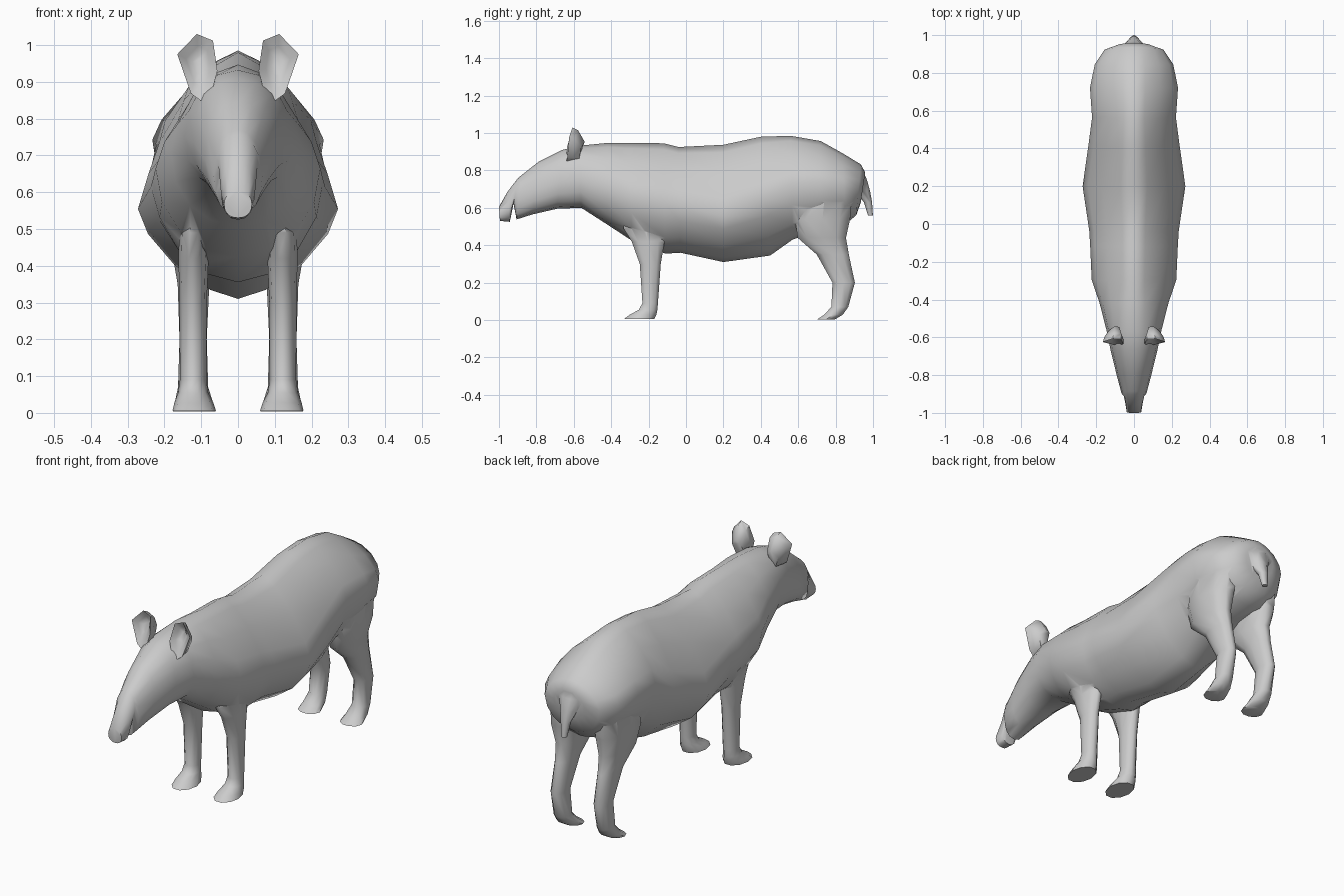
import bpy, bmesh
from math import sin, cos, pi

if "Cube" in bpy.data.objects:
    bpy.data.objects.remove(bpy.data.objects["Cube"])


def shade(ob, angle):
    bpy.ops.object.select_all(action='DESELECT')
    ob.select_set(True)
    bpy.context.view_layer.objects.active = ob
    bpy.ops.object.shade_smooth_by_angle(angle=angle * pi / 180)


def loft(name, rings, mirror=False, angle=60):
    bm = bmesh.new()
    for side in ((1, -1) if mirror else (1,)):
        loops = [[bm.verts.new((side * x, y, z)) for x, y, z in ring] for ring in rings]
        n = len(loops[0])
        for a, b in zip(loops, loops[1:]):
            for i in range(n):
                j = (i + 1) % n
                bm.faces.new((a[i], a[j], b[j], b[i]))
        bm.faces.new(loops[0])
        bm.faces.new(loops[-1])
    bmesh.ops.recalc_face_normals(bm, faces=bm.faces[:])
    mesh = bpy.data.meshes.new(name)
    bm.to_mesh(mesh)
    bm.free()
    ob = bpy.data.objects.new(name, mesh)
    bpy.context.collection.objects.link(ob)
    shade(ob, angle)
    return ob


def ramp(y, start, length):
    return min(1, max(0, (y - start) / length))


def body_ring(yt, zt, yb, zb, w, f, n=16):
    """Upright section: top, bottom, half width, height fraction of widest point.
    Roundness varies along y: round head, ridged back, keeled belly."""
    up = 2.1 - .7 * ramp(yt, -.6, .3) + .4 * ramp(yt, .8, .15)
    low = 2.3 - .3 * ramp(yt, -.6, .3) - .5 * ramp(yt, -.2, .35) + .6 * ramp(yt, .35, .25)
    ring = []
    for i in range(n):
        a = 2 * pi * i / n
        c, s = round(cos(a), 6), round(sin(a), 6)
        p = 2 / (up if c >= 0 else low)
        h = f + (1 - f) * c ** p if c >= 0 else f - f * abs(c) ** p
        x = w * abs(s) ** p * (1 if s > 0 else -1)
        ring.append((x, yb + (yt - yb) * h, zb + (zt - zb) * h))
    return ring


def leg_ring(z, y0, y1, x, r, n=10):
    """Flat oval section between y0..y1, centred on x with half width r."""
    return [(x + r * cos(2 * pi * i / n),
             (y0 + y1) / 2 + (y1 - y0) / 2 * sin(2 * pi * i / n), z) for i in range(n)]


# Head with snout and mouth notch, trunk and rump
body = loft("body", [body_ring(*s) for s in (
    (-1.0, .605, -.995, .53, .038, .5),
    (-.955, .685, -.942, .525, .046, .45),
    (-.9, .757, -.922, .622, .054, .45),
    (-.885, .77, -.906, .538, .066, .45),
    (-.79, .845, -.82, .565, .09, .45),
    (-.66, .91, -.69, .595, .122, .45),
    (-.57, .932, -.56, .60, .145, .45),
    (-.42, .947, -.42, .51, .182, .45),
    (-.30, .947, -.29, .425, .224, .46),
    (-.12, .945, -.11, .355, .232, .47),
    (-.04, .925, -.03, .36, .237, .45),
    (.2, .937, .2, .31, .272, .39),
    (.4, .98, .45, .345, .24, .48),
    (.56, .985, .57, .43, .222, .54),
    (.72, .957, .72, .48, .233, .55),
    (.84, .89, .85, .51, .208, .55),
    (.935, .832, .91, .56, .155, .55),
    (.958, .79, .935, .63, .085, .55),
)])

# Tail
tail = loft("tail", [leg_ring(*s) for s in (
    (.82, .86, .938, 0, .08),
    (.75, .87, .97, 0, .07),
    (.69, .90, .986, 0, .045),
    (.63, .95, .996, 0, .025),
    (.56, .972, 1.0, 0, .014),
)])

# Front legs
front_legs = loft("front_legs", [leg_ring(*s) for s in (
    (.60, -.33, -.10, .11, .04),
    (.49, -.34, -.095, .117, .043),
    (.42, -.295, -.11, .121, .041),
    (.30, -.25, -.132, .122, .037),
    (.09, -.235, -.148, .122, .036),
    (.055, -.255, -.15, .122, .041),
    (.028, -.305, -.155, .12, .053),
    (.006, -.335, -.165, .119, .059),
)], mirror=True)

# Hind legs
hind_legs = loft("hind_legs", [leg_ring(*s) for s in (
    (.75, .62, .88, .11, .07),
    (.65, .585, .895, .123, .084),
    (.54, .575, .885, .126, .079),
    (.44, .59, .862, .122, .058),
    (.35, .695, .875, .121, .043),
    (.20, .78, .906, .122, .037),
    (.07, .775, .87, .122, .041),
    (.028, .735, .84, .12, .052),
    (.004, .70, .80, .119, .058),
)], mirror=True)

# Weld tail and legs into one skin
parts = (tail, front_legs, hind_legs)
bpy.context.view_layer.objects.active = body
for part in parts:
    mod = body.modifiers.new("weld", 'BOOLEAN')
    mod.operation, mod.solver, mod.object = 'UNION', 'EXACT', part
    bpy.ops.object.modifier_apply(modifier=mod.name)
for part in parts:
    bpy.data.objects.remove(part)
shade(body, 75)

# Ears with hollow fronts
outline = ((.10, -.64, .848), (.128, -.635, .868), (.165, -.625, .975),
           (.112, -.607, 1.03), (.068, -.61, 1.012), (.056, -.635, .93), (.072, -.64, .868))


def ear_ring(scale, dy, cz, dx=0):
    return [(.107 + dx + (x - .107) * scale, y + dy, cz + (z - cz) * scale) for x, y, z in outline]


loft("ears", [ear_ring(.3, .03, .945), ear_ring(.6, .018, .945), ear_ring(1, 0, .945),
              ear_ring(.9, .03, .88, -.004), ear_ring(.55, .065, .86, -.008)], mirror=True)
